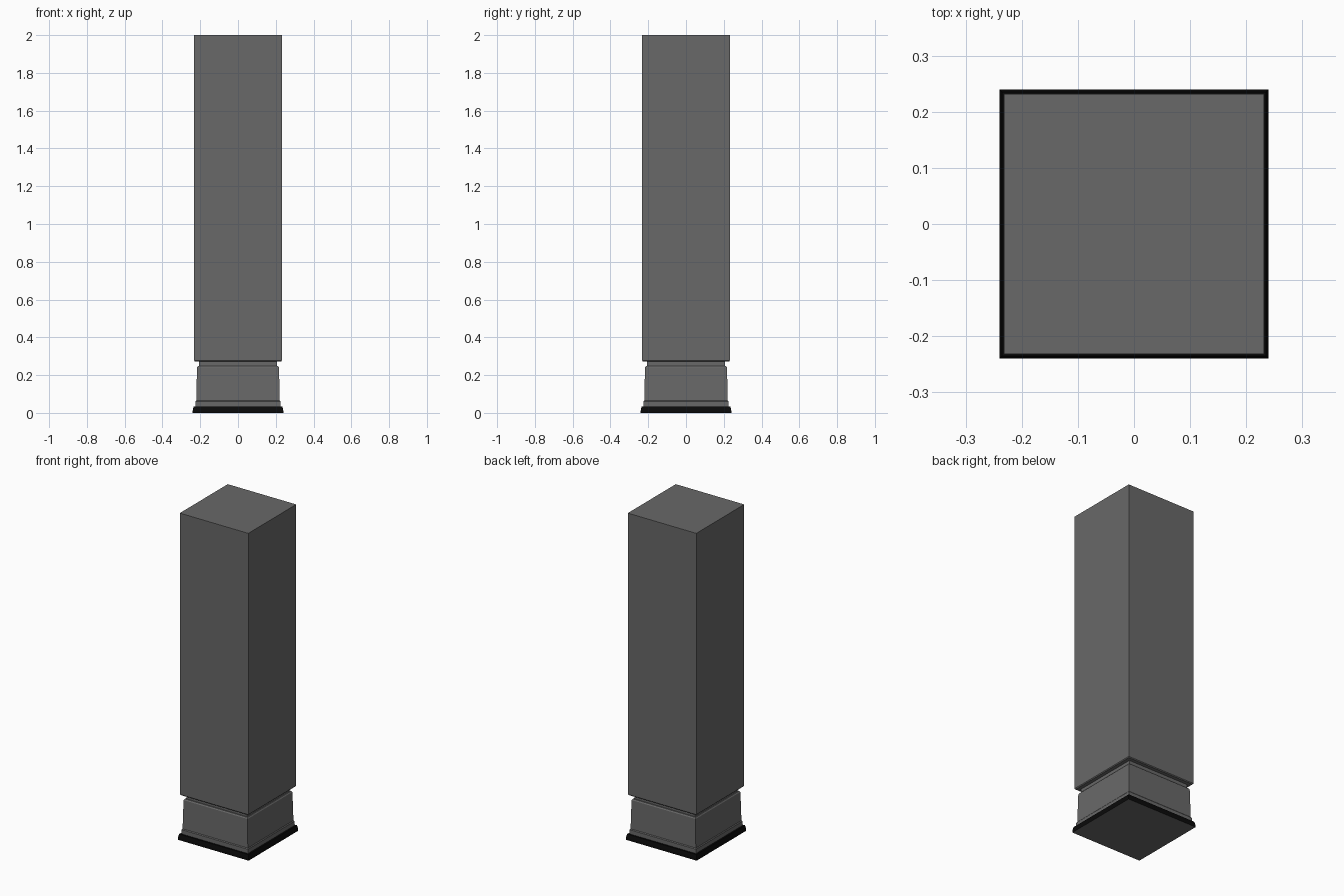
import bpy, bmesh

if "Cube" in bpy.data.objects:
    bpy.data.objects.remove(bpy.data.objects["Cube"])


def material(name, v):
    m = bpy.data.materials.new(name)
    m.diffuse_color = (v, v, v, 1)
    m.use_nodes = True
    m.node_tree.nodes["Principled BSDF"].inputs["Base Color"].default_value = m.diffuse_color
    return m


GREY = material("dark_grey", 0.14)
BLACK = material("black", 0.003)


def square_stack(name, profile, mats):
    """Stack square rings given as (half width, height), capped at both ends."""
    bm = bmesh.new()
    rings = [[bm.verts.new((sx * w, sy * w, z))
              for sx, sy in ((-1, -1), (1, -1), (1, 1), (-1, 1))]
             for w, z in profile]
    for a, b in zip(rings, rings[1:]):
        for i in range(4):
            j = (i + 1) % 4
            bm.faces.new((a[i], a[j], b[j], b[i]))
    bottom = bm.faces.new(rings[0][::-1])
    bm.faces.new(rings[-1])
    bottom.material_index = len(mats) - 1
    mesh = bpy.data.meshes.new(name)
    bm.to_mesh(mesh)
    bm.free()
    for m in mats:
        mesh.materials.append(m)
    ob = bpy.data.objects.new(name, mesh)
    bpy.context.collection.objects.link(ob)
    return ob


# black skirting strip with a grey underside
square_stack("foot_skirting", [(0.24, 0), (0.24, 0.012), (0.235, 0.034)], [BLACK, GREY])

# slightly tapered plinth with a chamfered top edge
square_stack("plinth", [(0.225, 0.034), (0.225, 0.06), (0.221, 0.065),
                        (0.217, 0.24), (0.212, 0.247)], [GREY])

# recessed groove between plinth and shaft
square_stack("neck", [(0.206, 0.247), (0.206, 0.272)], [GREY])

# tall square shaft
square_stack("shaft", [(0.228, 0.272), (0.232, 0.277), (0.232, 2.0)], [GREY])
